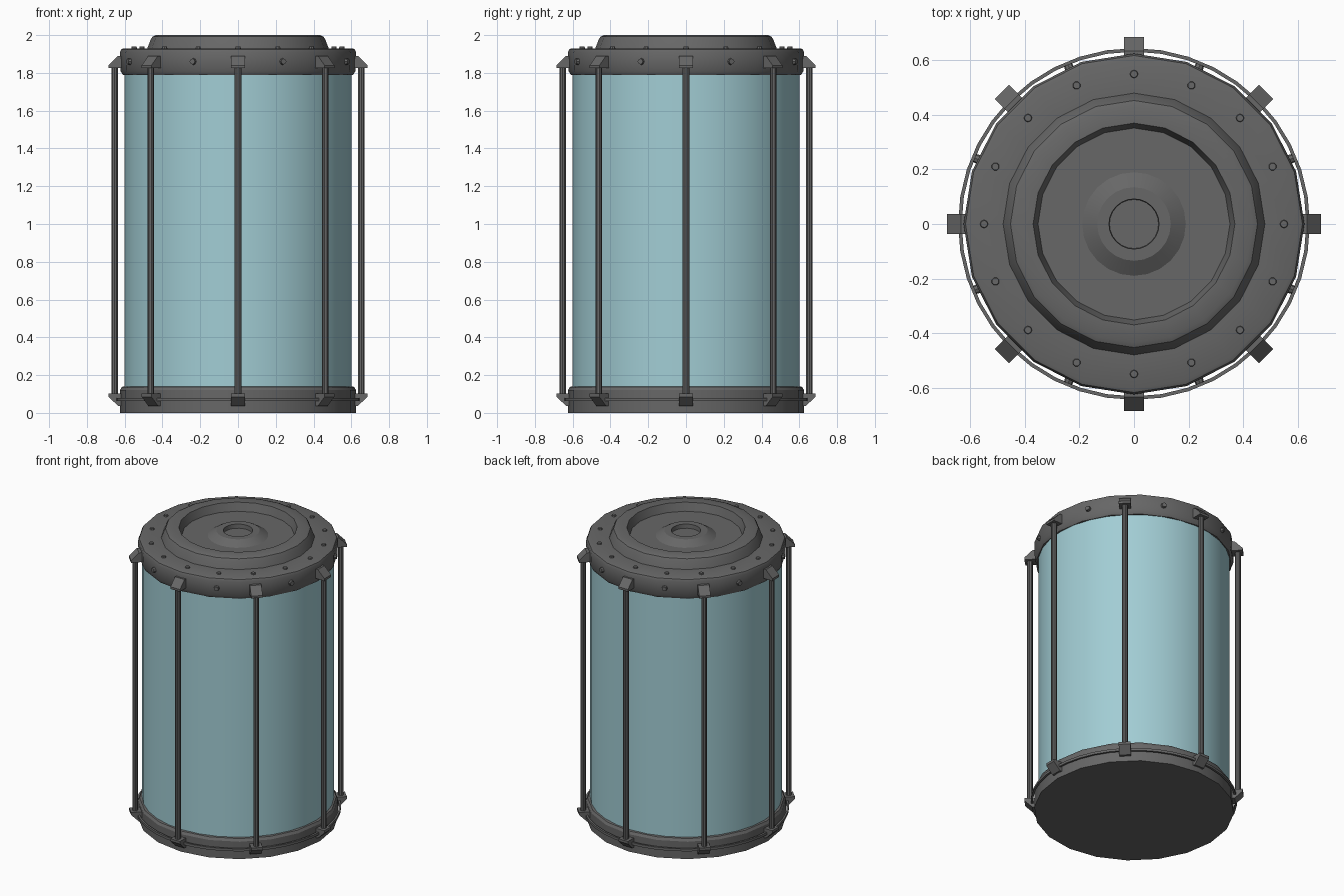
import bpy, bmesh, math
from mathutils import Matrix

if "Cube" in bpy.data.objects:
    bpy.data.objects.remove(bpy.data.objects["Cube"])


def material(name, rgb):
    m = bpy.data.materials.new(name)
    m.diffuse_color = (*rgb, 1)
    m.use_nodes = True
    m.node_tree.nodes["Principled BSDF"].inputs["Base Color"].default_value = m.diffuse_color
    return m


METAL = material("dark grey metal", (0.135, 0.135, 0.135))
GLASS = material("pale teal glass", (0.36, 0.61, 0.66))


def finish(name, bm, mat, smooth=True):
    bmesh.ops.recalc_face_normals(bm, faces=bm.faces)
    me = bpy.data.meshes.new(name)
    bm.to_mesh(me)
    bm.free()
    me.materials.append(mat)
    ob = bpy.data.objects.new(name, me)
    bpy.context.collection.objects.link(ob)
    if smooth:
        bpy.ops.object.select_all(action='DESELECT')
        ob.select_set(True)
        bpy.context.view_layer.objects.active = ob
        bpy.ops.object.shade_smooth_by_angle(angle=math.radians(30))
    return ob


def lathe(name, profile, mat, sides, closed=False):
    """Spin (radius, z) points around z; radius 0 closes the end."""
    bm = bmesh.new()
    vs = [bm.verts.new((r, 0, z)) for r, z in profile]
    pairs = list(zip(vs, vs[1:])) + ([(vs[-1], vs[0])] if closed else [])
    es = [bm.edges.new(p) for p in pairs]
    bmesh.ops.spin(bm, geom=vs + es, cent=(0, 0, 0), axis=(0, 0, 1),
                   angle=2 * math.pi, steps=sides, use_merge=True)
    bmesh.ops.remove_doubles(bm, verts=bm.verts, dist=1e-4)
    return finish(name, bm, mat)


def around(count, offset=0.0):
    for i in range(count):
        yield Matrix.Rotation(2 * math.pi * (i + offset) / count, 4, 'Z')


def cylinders(name, count, offset, place, r1, r2, depth, sides):
    bm = bmesh.new()
    for rot in around(count, offset):
        bmesh.ops.create_cone(bm, cap_ends=True, segments=sides, radius1=r1,
                              radius2=r2, depth=depth, matrix=rot @ place)
    return finish(name, bm, METAL)


def brackets(name, profile, width):
    bm = bmesh.new()
    for rot in around(8):
        a = [bm.verts.new(rot @ Matrix.Translation((r, -width / 2, z)).translation) for r, z in profile]
        b = [bm.verts.new(rot @ Matrix.Translation((r, width / 2, z)).translation) for r, z in profile]
        bm.faces.new(a)
        bm.faces.new(b[::-1])
        n = len(a)
        for i in range(n):
            j = (i + 1) % n
            bm.faces.new((a[j], a[i], b[i], b[j]))
    return finish(name, bm, METAL, smooth=False)


# Glass barrel
lathe("glass_barrel", [(0.6, 0.12), (0.6, 1.82)], GLASS, 32)

# Base
lathe("base", [(0, 0), (0.625, 0), (0.625, 0.12), (0.615, 0.137),
               (0.605, 0.14), (0.58, 0.14)], METAL, 20)

# Lid with raised collar, recess and central nozzle
lathe("lid", [(0.58, 1.79), (0.61, 1.79), (0.622, 1.81), (0.625, 1.91), (0.618, 1.925),
              (0.605, 1.93), (0.48, 1.93), (0.463, 1.975), (0.453, 1.992), (0.435, 2.0),
              (0.37, 2.0), (0.352, 1.945), (0, 1.945)], METAL, 20)
lathe("nozzle", [(0.19, 1.94), (0.19, 1.945), (0.135, 1.978), (0.092, 1.978),
                 (0.09, 1.95), (0, 1.95)], METAL, 24)

# Wire ring round the base
lathe("base_ring", [(0.645, 0.063), (0.645, 0.08), (0.632, 0.08), (0.632, 0.063)],
      METAL, 40, closed=True)

# Guard rods and their wedge brackets
cylinders("guard_rods", 8, 0, Matrix.Translation((0.653, 0, 0.965)), 0.018, 0.018, 1.75, 10)
brackets("upper_brackets", [(0.6, 1.825), (0.685, 1.825), (0.685, 1.84), (0.635, 1.89), (0.6, 1.89)], 0.073)
brackets("lower_brackets", [(0.6, 0.102), (0.685, 0.102), (0.685, 0.085), (0.635, 0.037), (0.6, 0.037)], 0.073)

# Bolts on the lid top and studs on its rim
cylinders("lid_bolts", 16, 0, Matrix.Translation((0.55, 0, 1.93)), 0.017, 0.013, 0.018, 8)
cylinders("rim_studs", 8, 0.5, Matrix.Translation((0.62, 0, 1.86)) @ Matrix.Rotation(math.pi / 2, 4, 'Y'),
          0.02, 0.015, 0.026, 8)
